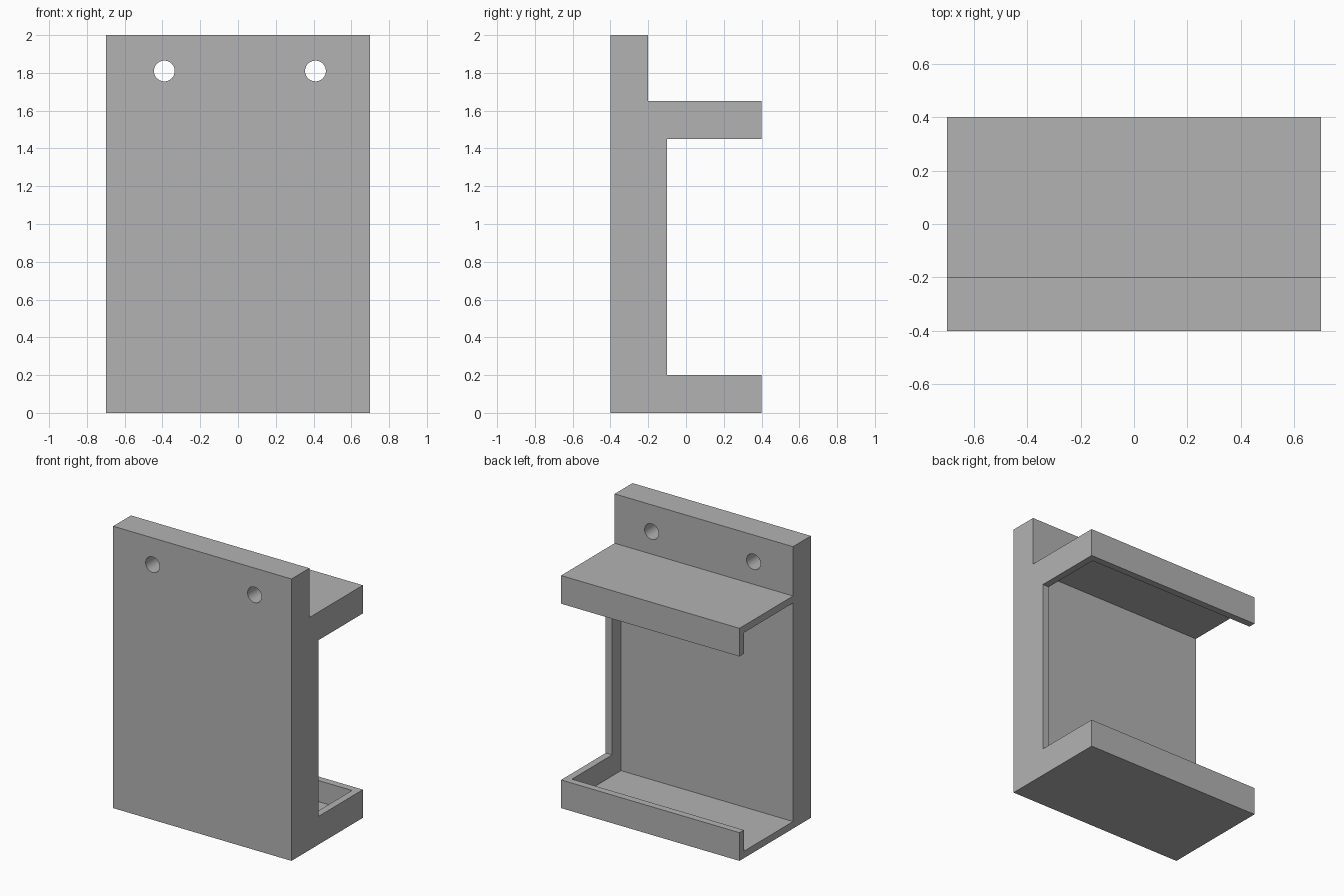
import bpy
import bmesh
import math
from mathutils import Matrix, Vector

cube = bpy.data.objects.get("Cube")
if cube:
    bpy.data.objects.remove(cube, do_unlink=True)

grey = bpy.data.materials.new("plain grey")
grey.use_nodes = True
colour = (0.45, 0.45, 0.45, 1.0)
grey.diffuse_color = colour
grey.node_tree.nodes["Principled BSDF"].inputs["Base Color"].default_value = colour

HALF_WIDTH = 0.7
WALL = 0.05


def make_object(name, bm):
    bmesh.ops.recalc_face_normals(bm, faces=bm.faces)
    mesh = bpy.data.meshes.new(name)
    bm.to_mesh(mesh)
    bm.free()
    mesh.materials.append(grey)
    obj = bpy.data.objects.new(name, mesh)
    bpy.context.collection.objects.link(obj)
    return obj


def extruded_profile(name, points, x0, x1):
    bm = bmesh.new()
    face = bm.faces.new([bm.verts.new((x0, y, z)) for y, z in points])
    result = bmesh.ops.extrude_face_region(bm, geom=[face])
    moved = [v for v in result["geom"] if isinstance(v, bmesh.types.BMVert)]
    bmesh.ops.translate(bm, verts=moved, vec=Vector((x1 - x0, 0, 0)))
    return make_object(name, bm)


def box(name, low, high):
    (x0, y0, z0), (x1, y1, z1) = low, high
    return extruded_profile(name, [(y0, z0), (y1, z0), (y1, z1), (y0, z1)], x0, x1)


def screw_hole(name, x):
    bm = bmesh.new()
    place = Matrix.Translation((x, -0.3, 1.81)) @ Matrix.Rotation(math.pi / 2, 4, "X")
    bmesh.ops.create_cone(bm, cap_ends=True, segments=48, radius1=0.055,
                          radius2=0.055, depth=0.4, matrix=place)
    return make_object(name, bm)


def cut(target, cutter):
    cutter.hide_render = True
    mod = target.modifiers.new(cutter.name, "BOOLEAN")
    mod.operation = "DIFFERENCE"
    mod.solver = "EXACT"
    mod.object = cutter
    bpy.context.view_layer.objects.active = target
    bpy.ops.object.modifier_apply(modifier=mod.name)
    bpy.data.objects.remove(cutter, do_unlink=True)


# Wall plate with upper and lower shelves, seen from the side
bracket = extruded_profile("wall_bracket", [
    (-0.4, 0), (0.4, 0), (0.4, 0.2), (-0.1, 0.2), (-0.1, 1.45),
    (0.4, 1.45), (0.4, 1.65), (-0.2, 1.65), (-0.2, 2), (-0.4, 2),
], -HALF_WIDTH, HALF_WIDTH)

# Slide-in pocket, open at one end and closed by a thin wall at the other
cut(bracket, box("pocket_cutter",
                 (-HALF_WIDTH - 0.1, -0.2, WALL),
                 (HALF_WIDTH - WALL, 0.4 - WALL, 1.65 - WALL)))

# Two screw holes through the upper plate
for side, x in (("right", -0.39), ("left", 0.41)):
    cut(bracket, screw_hole(side + "_hole_cutter", x))

bpy.ops.object.select_all(action="DESELECT")
bracket.select_set(True)
bpy.context.view_layer.objects.active = bracket
bpy.ops.object.shade_smooth_by_angle(angle=math.radians(30))
